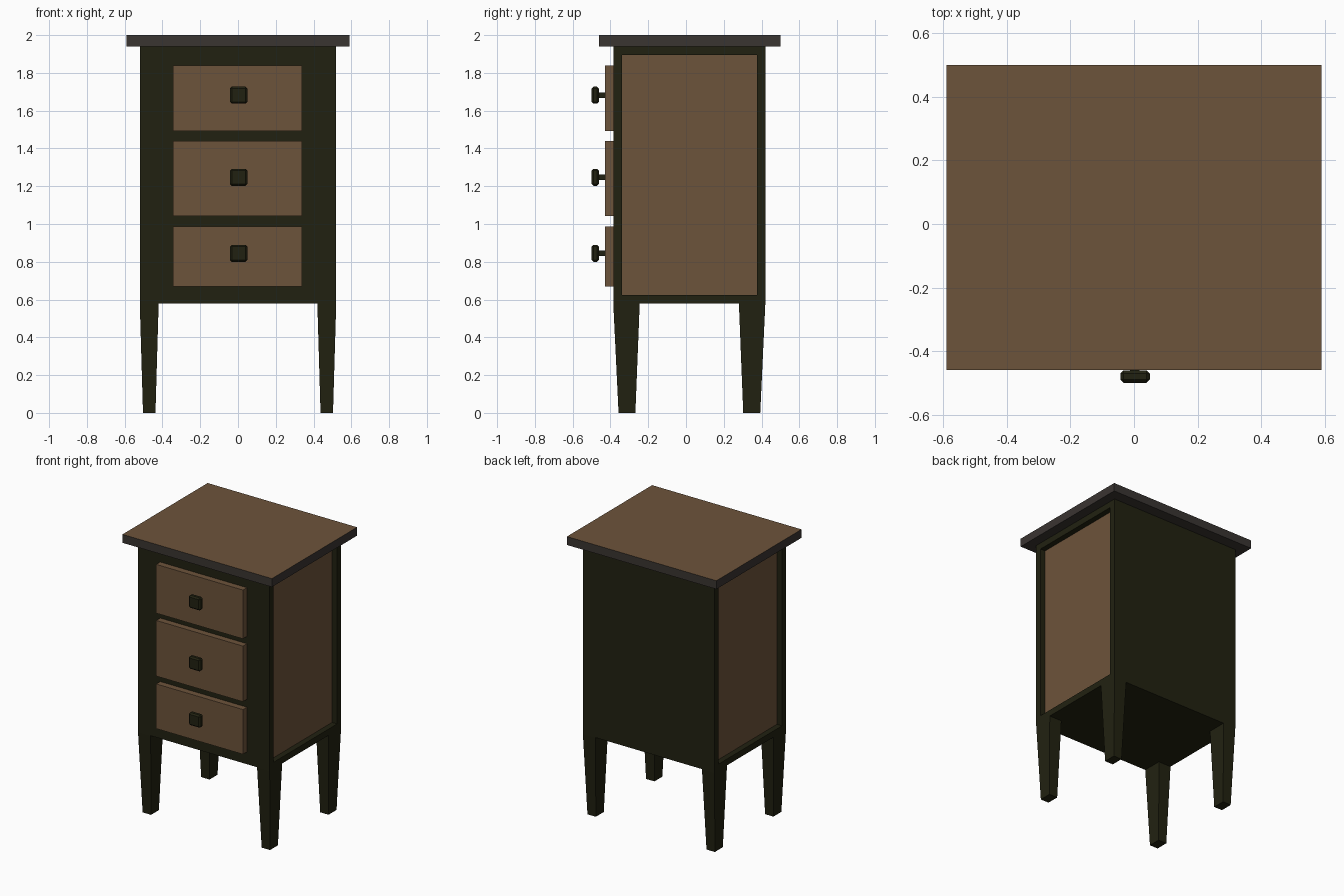
import bpy, bmesh
from mathutils import Vector

if "Cube" in bpy.data.objects:
    bpy.data.objects.remove(bpy.data.objects["Cube"])


def material(name, rgb):
    m = bpy.data.materials.new(name)
    m.diffuse_color = (*rgb, 1)
    m.use_nodes = True
    m.node_tree.nodes["Principled BSDF"].inputs["Base Color"].default_value = m.diffuse_color
    return m


BROWN = material("brown wood", (0.152, 0.087, 0.043))
DARK = material("dark olive frame", (0.0155, 0.0155, 0.0055))
GREY = material("grey brown edge", (0.042, 0.035, 0.031))


def hexa(bm, lower, upper, z0, z1):
    """Add a block between two rectangles (x0, x1, y0, y1) at z0 and z1."""
    vs = []
    for (x0, x1, y0, y1), z in ((lower, z0), (upper, z1)):
        vs += [bm.verts.new(p) for p in
               ((x0, y0, z), (x1, y0, z), (x1, y1, z), (x0, y1, z))]
    for f in ((3, 2, 1, 0), (4, 5, 6, 7), (0, 1, 5, 4),
              (1, 2, 6, 5), (2, 3, 7, 6), (3, 0, 4, 7)):
        bm.faces.new([vs[i] for i in f])
    bm.normal_update()


def finish(name, bm, *mats):
    me = bpy.data.meshes.new(name)
    bm.to_mesh(me)
    bm.free()
    for m in mats:
        me.materials.append(m)
    ob = bpy.data.objects.new(name, me)
    bpy.context.collection.objects.link(ob)
    return ob


def block(name, rect, z0, z1, mat, upper=None):
    bm = bmesh.new()
    hexa(bm, rect, upper or rect, z0, z1)
    return finish(name, bm, mat)


# Table top: brown upper face, grey edges and underside
bm = bmesh.new()
top = (-0.59, 0.59, -0.46, 0.50)
hexa(bm, top, top, 1.94, 2.0)
for f in bm.faces:
    f.material_index = 0 if f.normal.z > 0.5 else 1
finish("table_top", bm, BROWN, GREY)

# Cabinet body with recessed brown panels on both sides
bm = bmesh.new()
body = (-0.52, 0.52, -0.385, 0.42)
hexa(bm, body, body, 0.58, 1.94)
for side in (-1, 1):
    face = next(f for f in bm.faces if f.normal.x * side > 0.9)
    bmesh.ops.inset_region(bm, faces=[face], thickness=0.064)
    panel = bmesh.ops.extrude_discrete_faces(bm, faces=[face])["faces"][0]
    bmesh.ops.translate(bm, verts=panel.verts, vec=Vector((-side * 0.04, 0, 0)))
    for f in bm.faces:
        f.normal_update()
    panel.material_index = 1
bmesh.ops.recalc_face_normals(bm, faces=bm.faces[:])
finish("cabinet_body", bm, DARK, BROWN)

# Tapered legs
for sx, side in ((-1, "left"), (1, "right")):
    for end, (b0, b1), (t0, t1) in (("front", (-0.357, -0.268), (-0.385, -0.245)),
                                    ("back", (0.303, 0.393), (0.28, 0.42))):
        bx = sorted((sx * 0.437, sx * 0.503))
        tx = sorted((sx * 0.42, sx * 0.52))
        block(f"{end}_{side}_leg", (*bx, b0, b1), 0, 0.58, DARK, (*tx, t0, t1))

# Drawers with stemmed square knobs
drawers = (("bottom", 0.668, 0.987, 0.845), ("middle", 1.043, 1.44, 1.247),
           ("upper", 1.492, 1.84, 1.682))
for name, z0, z1, zk in drawers:
    block(f"{name}_drawer", (-0.345, 0.34, -0.43, -0.38), z0, z1, BROWN)
    block(f"{name}_knob_stem", (-0.012, 0.018, -0.465, -0.425),
          zk - 0.014, zk + 0.014, DARK)
    knob = block(f"{name}_knob", (-0.043, 0.05, -0.5, -0.461),
                 zk - 0.045, zk + 0.045, DARK)
    bev = knob.modifiers.new("chamfer", "BEVEL")
    bev.width = 0.01
    bev.segments = 1
